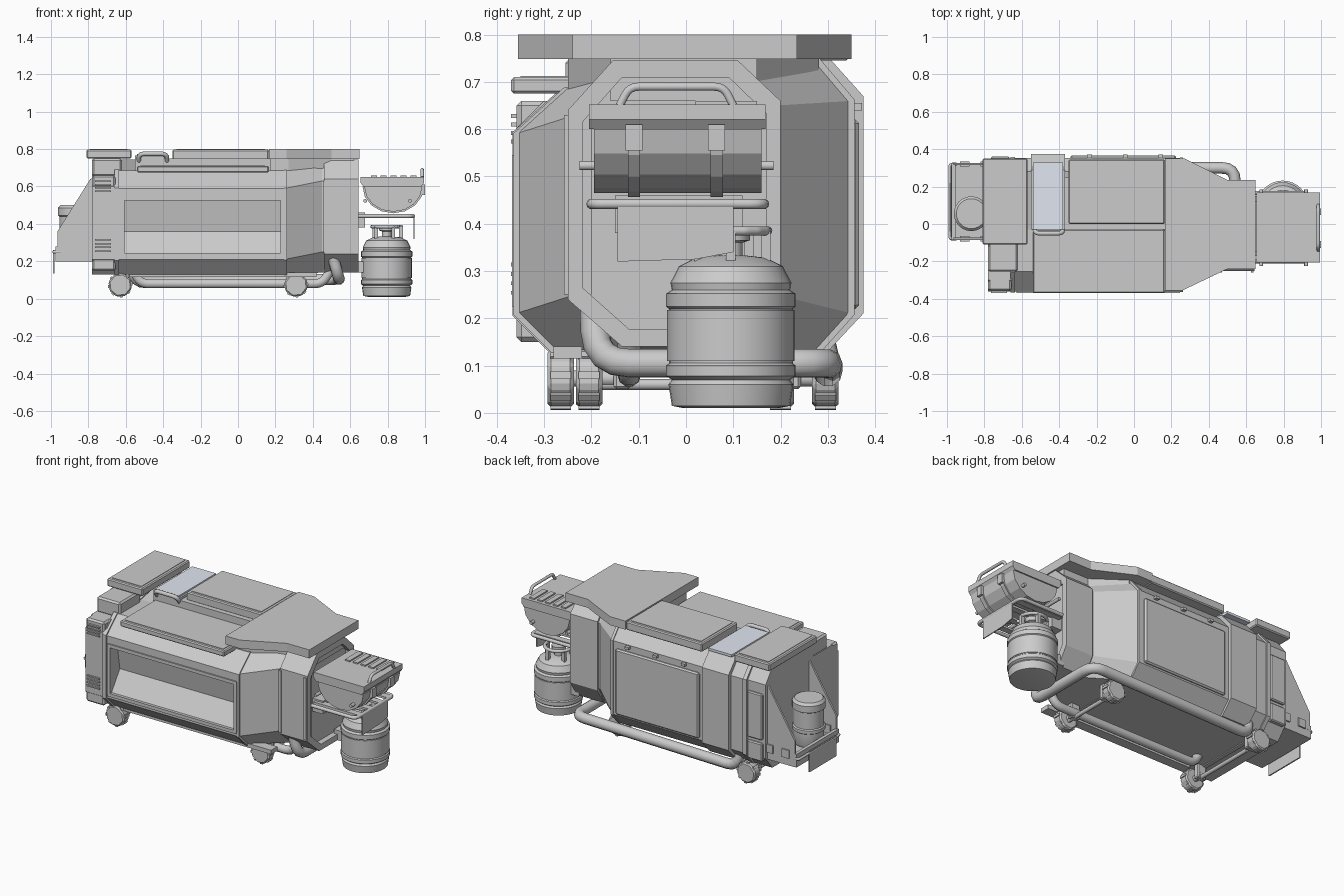
import bpy, bmesh, math
from mathutils import Vector

if "Cube" in bpy.data.objects:
    bpy.data.objects.remove(bpy.data.objects["Cube"])


def finish(name, bm, bevel=0, smooth=False):
    bmesh.ops.recalc_face_normals(bm, faces=bm.faces)
    me = bpy.data.meshes.new(name)
    bm.to_mesh(me)
    bm.free()
    ob = bpy.data.objects.new(name, me)
    bpy.context.collection.objects.link(ob)
    if bevel:
        m = ob.modifiers.new("bevel", 'BEVEL')
        m.width, m.segments = bevel, 1
    if smooth:
        bpy.context.view_layer.objects.active = ob
        ob.select_set(True)
        bpy.ops.object.shade_smooth_by_angle(angle=math.radians(35))
        ob.select_set(False)
    return ob


def loft(name, rings, bevel=0, smooth=False):
    bm = bmesh.new()
    vs = [[bm.verts.new(p) for p in r] for r in rings]
    n = len(vs[0])
    for a, b in zip(vs, vs[1:]):
        for i in range(n):
            j = (i + 1) % n
            bm.faces.new((a[i], a[j], b[j], b[i]))
    bm.faces.new(vs[0])
    bm.faces.new(vs[-1])
    return finish(name, bm, bevel, smooth)


def prism(name, axis, prof, lo, hi, bevel=0):
    put = {'x': lambda p, t: (t, *p), 'y': lambda p, t: (p[0], t, p[1]), 'z': lambda p, t: (*p, t)}[axis]
    return loft(name, [[put(p, t) for p in prof] for t in (lo, hi)], bevel)


def box(name, x0, x1, y0, y1, z0, z1, bevel=0):
    return prism(name, 'z', [(x0, y0), (x1, y0), (x1, y1), (x0, y1)], z0, z1, bevel)


def lathe(name, x, y, prof, n=24):
    return loft(name, [[(x + r * math.cos(2 * math.pi * i / n), y + r * math.sin(2 * math.pi * i / n), z)
                        for i in range(n)] for r, z in prof], smooth=True)


def tube(name, pts, r, corner=0.05, res=3):
    # Polyline with rounded corners, swept as a round pipe
    P = [Vector(p) for p in pts]
    path = [P[0]]
    for a, b, c in zip(P, P[1:], P[2:]):
        s = b + (a - b).normalized() * corner
        e = b + (c - b).normalized() * corner
        path += [s.lerp(b, t).lerp(b.lerp(e, t), t) for t in (0, .25, .5, .75, 1)]
    path.append(P[-1])
    cu = bpy.data.curves.new(name, 'CURVE')
    cu.dimensions, cu.bevel_depth, cu.bevel_resolution, cu.use_fill_caps = '3D', r, res, True
    sp = cu.splines.new('POLY')
    sp.points.add(len(path) - 1)
    for q, p in zip(sp.points, path):
        q.co = (*p, 1)
    ob = bpy.data.objects.new(name, cu)
    bpy.context.collection.objects.link(ob)
    return ob


def cut(ob, cutter):
    m = ob.modifiers.new("cut", 'BOOLEAN')
    m.operation, m.object, m.solver = 'DIFFERENCE', cutter, 'EXACT'
    cutter.hide_render = True
    cutter.hide_set(True)


# Main octagonal hull tapering to the nose
full = [(-.36, .21), (-.36, .59), (-.255, .685), (-.03, .685), (.28, .745), (.352, .66), (.352, .21), (.28, .13), (-.28, .13)]
nose = [(-.235, .25), (-.235, .63), (-.15, .73), (-.03, .74), (.12, .74), (.19, .65), (.19, .25), (.13, .14), (-.13, .14)]
at = lambda prof, x: [(x, y, z) for y, z in prof]
hull = loft("hull", [at(full, -.65), at(full, .25), at(nose, .45), at(nose, .60)])
cut(hull, prism("window_cutter", 'x', [(-.40, .535), (-.40, .245), (-.35, .245), (-.27, .36), (-.30, .535)], -.61, .23))
for z in (.235, .535):
    box("window_rail", -.625, .245, -.368, -.35, z - .01, z + .01)
for x in (-.618, .237):
    box("window_post", x - .01, x + .01, -.368, -.35, .235, .545)

# Nose frame ring, recessed face inside it
ring = [(-.25, .24), (-.25, .64), (-.155, .745), (.11, .745), (.20, .66), (.20, .24), (.135, .14), (-.135, .14)]
frame = prism("nose_frame", 'x', ring, .46, .645)
cut(frame, prism("nose_cutter", 'x', [(y * .86 - .003, .44 + (z - .44) * .88) for y, z in ring], .61, .7))
for x in (.455, .625):
    box("nose_side_trim", x, x + .015, -.258, -.2, .25, .63)

# Frame ribs wrapping the hull
def rib(name, x0, x1, g):
    return prism(name, 'x', [(y * (1 + g), .43 + (z - .43) * (1 + g)) for y, z in full], x0, x1)
rib("rear_rib", -.66, -.635, .02)
rib("front_rib", .245, .262, .012)

# Rear section
prism("rear_section", 'x', [(-.36, .21), (-.36, .60), (-.30, .66), (-.12, .66), (-.12, .745), (.28, .745), (.345, .66),
                            (.345, .21), (.28, .13), (-.28, .13)], -.78, -.65)
box("rear_corner_column", -.78, -.655, -.358, -.25, .15, .66, .01)
box("rear_roof_box", -.78, -.62, -.255, -.05, .655, .75, .01)
for z in [.25 + i * .02 for i in range(4)] + [.57 + i * .018 for i in range(4)]:
    box("rear_vent_slat", -.765, -.68, -.37, -.35, z, z + .008)
for z0, z1 in ((.19, .30), (.32, .60)):
    box("rear_side_panel", -.765, -.665, .33, .36, z0, z1, .006)

# Left side panel and cross band
box("left_side_panel", -.34, .225, .34, .366, .22, .62, .008)
for x in (-.25, -.06, .13):
    box("side_latch", x, x + .025, .35, .372, .64, .655)
band = prism("wrap_band", 'x', [(-.03, .70), (-.03, .765), (.29, .765), (.375, .67), (.375, .21), (.30, .13), (.25, .13), (.25, .70)], -.55, -.37)
mat = bpy.data.materials.new("pale_band")
mat.diffuse_color = (.75, .8, .88, 1)
mat.use_nodes = True
mat.node_tree.nodes["Principled BSDF"].inputs["Base Color"].default_value = mat.diffuse_color
box("roof_glass", -.54, -.38, -.03, .33, .76, .775).data.materials.append(mat)

# Roof plates, each with a raised inset
def plate(name, x0, x1, y0, y1, z0, z1):
    box(name, x0, x1, y0, y1, z0, z1, .006)
    box(name + "_inset", x0 + .02, x1 - .02, y0 + .02, y1 - .02, z1 - .01, z1 + .003)
plate("roof_plate_rear", -.81, -.57, -.11, .35, .75, .797)
plate("roof_plate_middle", -.35, .165, 0, .345, .745, .797)
plate("awning_panel", -.54, .165, -.37, -.03, .675, .71)
box("roof_step", -.55, .17, -.03, .25, .66, .75)
tube("roof_handle", [(-.53, -.01, .72), (-.53, -.05, .775), (-.38, -.05, .775), (-.38, -.01, .72)], .012, .03)

# Hood over the nose
prism("roof_hood", 'z', [(.165, -.355), (.26, -.355), (.50, -.24), (.65, -.24), (.65, .235), (.50, .235), (.27, .35), (.165, .35)], .748, .80)
prism("hood_support", 'z', [(.17, -.25), (.27, -.25), (.5, -.16), (.62, -.16), (.62, .15), (.45, .15), (.27, .28), (.17, .28)], .66, .75)

# Wheels with axle arms and treads
for x, y, side in ((-.63, -.265, 1), (-.63, .295, -1), (.31, -.205, 1), (.31, .2, -1)):
    oct_ = [(x + .065 * math.cos(math.pi * i / 4 + .5), .073 + .065 * math.sin(math.pi * i / 4 + .5)) for i in range(8)]
    prism("wheel", 'y', oct_, y - .028, y + .028, .008)
    for i in range(8):
        a = math.pi * i / 4 + .5 + math.pi / 8
        t = box("wheel_tread", -.008, .008, -.022, .022, -.012, .004)
        t.location = (x + .062 * math.cos(a), y, .073 + .062 * math.sin(a))
        t.rotation_euler = (0, math.pi / 2 - a, 0)
    tube("axle", [(x, y, .073), (x, y + side * .09, .073)], .018)
    box("axle_arm", x - .03, x + .03, y + side * .07 - .018, y + side * .07 + .018, .05, .16, .006)
for x in (-.63, .31):
    tube("cross_axle", [(x, -.2, .06), (x, .2, .06)], .012)

# Bumper tube along the left side and across the nose
tube("bumper_tube", [(.5, -.195, .25), (.54, -.19, .105), (.54, .3, .105), (-.56, .3, .085), (-.56, .27, .22)], .031, .07)
tube("lower_right_tube", [(-.56, -.12, .15), (-.52, -.12, .08), (.45, -.12, .08), (.5, -.12, .16)], .025, .04)
box("sill", -.58, .42, -.28, -.22, .115, .14)

# Rear platform with gussets, canister and flap
box("rear_platform", -.97, -.77, -.08, .325, .2, .225)
for y in (-.085, .315):
    prism("rear_gusset", 'y', [(-.965, .2), (-.965, .36), (-.79, .64), (-.77, .65), (-.77, .2)], y, y + .012)
    for x in (-.93, -.82):
        box("gusset_tab", x, x + .05, y - .008, y + .02, .245, .295)
box("rear_lip", -.975, -.955, -.085, .325, .2, .28)
lathe("rear_canister", -.87, .055, [(.078, .225), (.085, .24), (.085, .31), (.092, .315), (.092, .335), (.085, .34),
                                   (.085, .44), (.093, .445), (.093, .485), (.08, .50)])
box("rear_flap", -.99, -.982, -.04, .22, .135, .26)
tube("rear_rail", [(-.95, -.08, .25), (-.985, -.08, .25), (-.985, .32, .25), (-.95, .32, .25)], .008, .015)

# Cooler box with lid, slats, belts and handle
arc = [(.83 + .155 * math.cos(a), .60 + .135 * math.sin(a)) for a in [-math.pi * i / 8 for i in range(9)]]
prism("cooler_body", 'y', arc, -.195, .16)
prism("cooler_lid", 'y', [(.655, .62), (.67, .60), (.98, .60), (.995, .62), (.995, .652), (.655, .652)], -.205, .168)
for i in range(5):
    x = .71 + i * .053
    box("lid_slat", x, x + .032, .02, .15, .65, .66)
for y in (-.11, .065):
    prism("cooler_belt", 'y', [(.83 + (x - .83) * 1.06, .6 + (z - .6) * 1.06) for x, z in arc], y - .013, y + .013)
    box("belt_buckle", .985, 1.0, y - .018, y + .018, .555, .61)
tube("cooler_handle", [(.985, -.14, .65), (.985, -.12, .69), (.985, .08, .69), (.985, .1, .65)], .009, .02)

# Cooler rack rails and hanging cloth
for z, x, y0, y1 in ((.523, .985, -.225, .185), (.442, .935, -.2, .165)):
    if z < .5:
        tube("rack_rail", [(.62, y0, z), (x, y0, z), (x, y1, z), (.62, y1, z)], .011, .03)
    else:
        tube("rack_rail", [(.68, y0, z), (.68, y1, z)], .01)
        tube("rack_rail_outer", [(.92, y0, z), (.92, y1, z)], .01)
for y in (-.15, -.05, .05, .13):
    box("rack_slat", .63, .93, y - .02, y + .02, .437, .45)
prism("hanging_cloth", 'x', [(-.145, .32), (.02, .325), (.1, .34), (.1, .445), (-.145, .445)], .938, .944)
box("rack_mount", .6, .68, -.15, .12, .38, .46)

# Gas tank with ribs, label band and collar
tx, ty = .795, .095
lathe("gas_tank", tx, ty, [(.10, .01), (.125, .015), (.132, .06), (.125, .07), (.137, .078), (.137, .1), (.131, .105),
                           (.131, .22), (.137, .225), (.137, .252), (.125, .26), (.128, .275), (.11, .31), (.075, .328), (.03, .333)], 32)
lathe("tank_band", tx, ty, [(.135, .11), (.135, .218)], 32)
tube("tank_collar", [(tx + .078 * math.cos(a), ty + .078 * math.sin(a), .385) for a in [math.pi * i / 8 for i in range(15)]], .01, .005)
for a in (0, 1.3, 2.6, 3.9, 5.2):
    x, y = tx + .076 * math.cos(a), ty + .076 * math.sin(a)
    box("collar_post", x - .01, x + .01, y - .01, y + .01, .315, .385)
lathe("tank_valve", tx, ty, [(.025, .33), (.025, .36), (.04, .365), (.04, .39)], 12)
box("tank_bracket", .62, .70, .04, .15, .14, .20)
